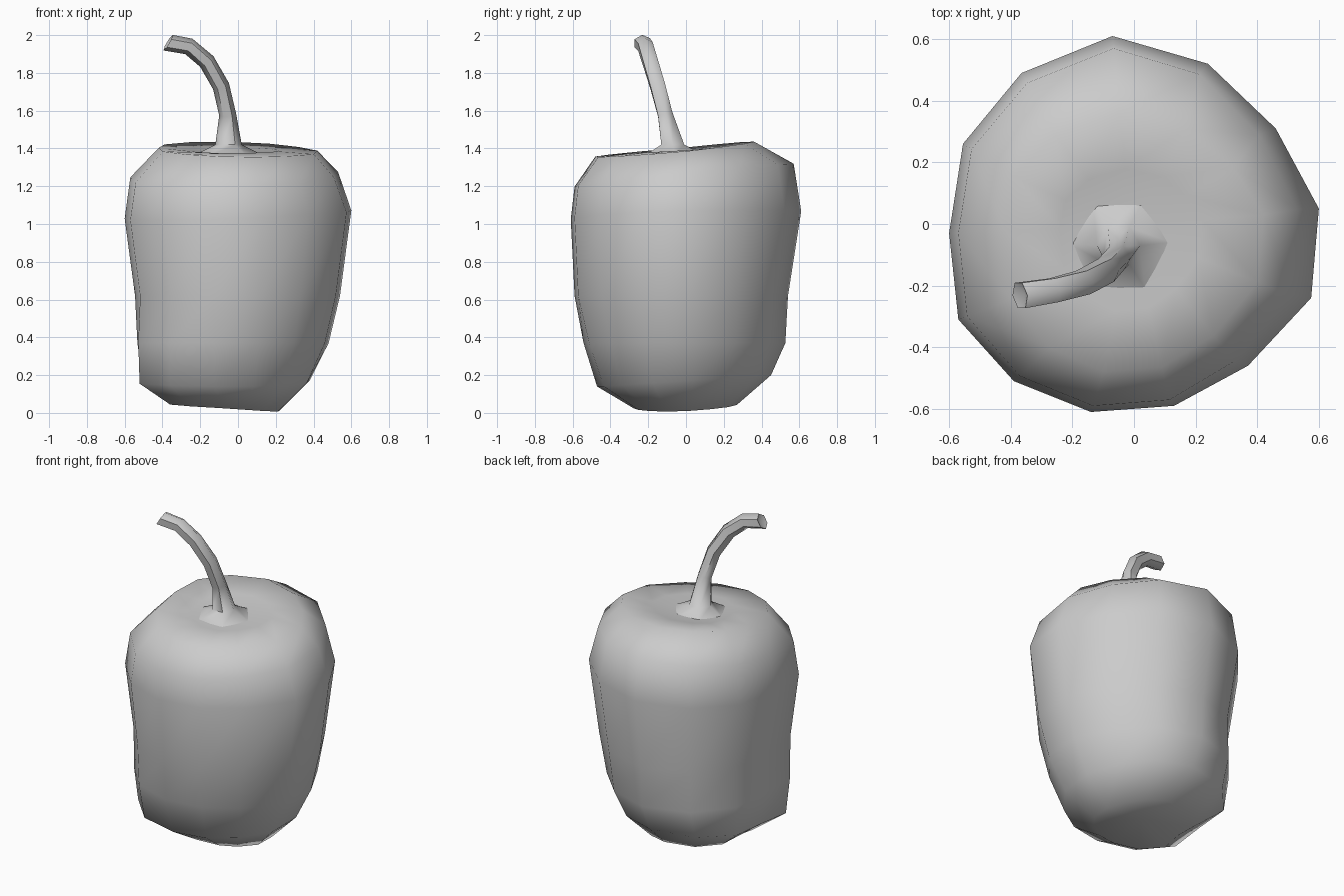
import bpy
import bmesh
from math import cos, sin, tau, radians
from mathutils import Vector

cube = bpy.data.objects.get("Cube")
if cube:
    bpy.data.objects.remove(cube, do_unlink=True)

grey = bpy.data.materials.new("plain grey")
grey.use_nodes = True
tone = (0.6, 0.6, 0.6, 1)
grey.diffuse_color = tone
grey.node_tree.nodes["Principled BSDF"].inputs["Base Color"].default_value = tone


def loft(name, rings, start=None, end=None, angle=180):
    """Skin a stack of equal rings, closing each end on a centre point."""
    bm = bmesh.new()
    loops = [[bm.verts.new(p) for p in ring] for ring in rings]
    n = len(loops[0])
    for low, high in zip(loops, loops[1:]):
        for i in range(n):
            j = (i + 1) % n
            bm.faces.new((low[i], low[j], high[j], high[i]))
    for loop, tip in ((loops[0], start), (loops[-1], end)):
        if tip:
            centre = bm.verts.new(tip)
            for i in range(n):
                bm.faces.new((loop[i], loop[(i + 1) % n], centre))
    bmesh.ops.recalc_face_normals(bm, faces=bm.faces)
    mesh = bpy.data.meshes.new(name)
    bm.to_mesh(mesh)
    bm.free()
    mesh.materials.append(grey)
    obj = bpy.data.objects.new(name, mesh)
    bpy.context.collection.objects.link(obj)
    bpy.context.view_layer.objects.active = obj
    obj.select_set(True)
    bpy.ops.object.shade_smooth_by_angle(angle=radians(angle))
    obj.select_set(False)
    return obj


# Uneven thirteen-sided outline at the widest level, counter-clockwise
outline = [(0.6, 0.05), (0.46, 0.31), (0.24, 0.52), (-0.07, 0.61), (-0.365, 0.49),
           (-0.555, 0.26), (-0.6, -0.03), (-0.57, -0.31), (-0.39, -0.51),
           (-0.14, -0.61), (0.13, -0.59), (0.37, -0.46), (0.575, -0.24)]

# Body levels: x min, x max, y min, y max, height, tilt along x, tilt along y, lobe
levels = [
    (-0.33, 0.22, -0.26, 0.26, 0.03, -0.02, 0.01, 0.15),
    (-0.50, 0.38, -0.45, 0.44, 0.17, 0.00, 0.03, 0.10),
    (-0.53, 0.48, -0.53, 0.52, 0.37, 0.00, 0.00, 0.05),
    (-0.545, 0.54, -0.59, 0.54, 0.62, 0.00, 0.00, 0.00),
    (-0.60, 0.60, -0.61, 0.61, 1.05, 0.02, 0.02, 0.00),
    (-0.57, 0.53, -0.59, 0.57, 1.26, 0.01, 0.06, 0.00),
    (-0.42, 0.42, -0.48, 0.36, 1.395, -0.01, 0.04, 0.00),
    (-0.24, 0.22, -0.28, 0.18, 1.39, 0.00, 0.015, 0.00),
]


def body_ring(x0, x1, y0, y1, z, tilt_x, tilt_y, lobe):
    ring = []
    for px, py in outline:
        u, v = px / 0.6, py / 0.61
        swell = 1 + lobe * 2 * max(0, -u) * abs(v)
        x = u * (x1 if u > 0 else -x0) * swell
        y = v * (y1 if v > 0 else -y0) * swell
        ring.append((x, y, z + tilt_x * u + tilt_y * v))
    return ring


loft("pepper_body", [body_ring(*level) for level in levels],
     (-0.05, 0, 0.05), (-0.04, -0.06, 1.36))

# Curved stem: centre point and radius, flaring where it meets the body
path = [(-0.05, -0.06, 1.37, 0.17), (-0.05, -0.07, 1.42, 0.07),
        (-0.055, -0.11, 1.58, 0.045), (-0.09, -0.15, 1.73, 0.045),
        (-0.165, -0.19, 1.86, 0.045), (-0.26, -0.215, 1.94, 0.045),
        (-0.37, -0.232, 1.96, 0.048)]
centres = [Vector(p[:3]) for p in path]
stem_rings = []
for k, c in enumerate(centres):
    if k < 2:
        along = Vector((0, 0, 1))
    else:
        along = (centres[min(k + 1, len(path) - 1)] - centres[k - 1]).normalized()
    if k == len(path) - 1:
        along = Vector((-0.85, -0.15, 0.5)).normalized()
    side = Vector((0, 1, 0)).cross(along).normalized()
    other = along.cross(side)
    stem_rings.append([c + path[k][3] * (cos(tau * i / 6) * side + sin(tau * i / 6) * other)
                       for i in range(6)])
loft("pepper_stem", stem_rings, None, centres[-1] + Vector((0.015, 0.005, -0.005)), 60)
